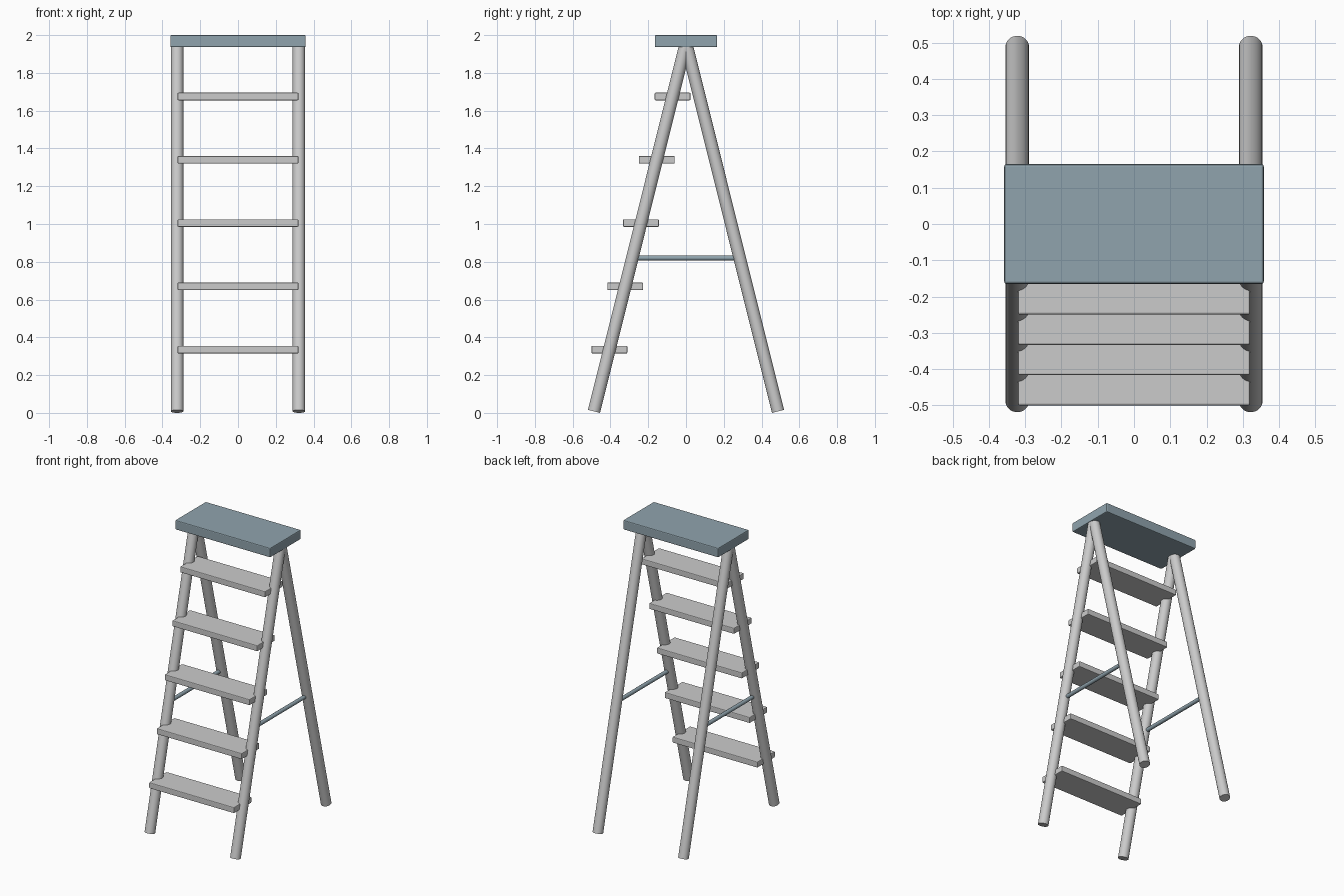
import bpy
from mathutils import Vector

if "Cube" in bpy.data.objects:
    bpy.data.objects.remove(bpy.data.objects["Cube"])

blue = bpy.data.materials.new("slate_blue")
blue.diffuse_color = (0.28, 0.37, 0.42, 1)
blue.use_nodes = True
blue.node_tree.nodes["Principled BSDF"].inputs["Base Color"].default_value = blue.diffuse_color

FOOT_Y, FOOT_Z, APEX_Z = 0.487, 0.008, 1.96   # leg axis, side view
RAIL_X = 0.322


def leg_y(z):
    return FOOT_Y * (APEX_Z - z) / (APEX_Z - FOOT_Z)


def box(name, size, loc, bevel, mat=None):
    bpy.ops.mesh.primitive_cube_add(size=1, location=loc)
    ob = bpy.context.object
    ob.name = name
    ob.scale = size
    bpy.ops.object.transform_apply(location=False, rotation=False, scale=True)
    mod = ob.modifiers.new("bevel", 'BEVEL')
    mod.width, mod.segments = bevel, 2
    if mat:
        ob.data.materials.append(mat)
    return ob


def rod(name, a, b, radius, sides, mat=None):
    a, b = Vector(a), Vector(b)
    bpy.ops.mesh.primitive_cylinder_add(vertices=sides, radius=radius,
                                        depth=(b - a).length, location=(a + b) / 2)
    ob = bpy.context.object
    ob.name = name
    ob.rotation_euler = (b - a).to_track_quat('Z', 'Y').to_euler()
    bpy.ops.object.shade_smooth_by_angle()
    if mat:
        ob.data.materials.append(mat)
    return ob


# Top platform
box("top_platform", (0.716, 0.33, 0.064), (0, 0, 1.968), 0.006, blue)

for side, x in (("left", -RAIL_X), ("right", RAIL_X)):
    # Splayed legs meeting under the platform
    for end, s in (("front", -1), ("rear", 1)):
        rod(f"{end}_leg_{side}", (x, s * FOOT_Y, FOOT_Z), (x, 0, APEX_Z), 0.033, 32)
    # Spreader bar between the front and rear leg
    y = leg_y(0.82)
    rod(f"spreader_bar_{side}", (x, -y, 0.82), (x, y, 0.82), 0.013, 16, blue)

# Steps following the slope of the front legs
for i in range(1, 6):
    z = 0.335 * i
    box(f"step_{i}", (0.64, 0.19, 0.04), (0, -leg_y(z), z), 0.005)
